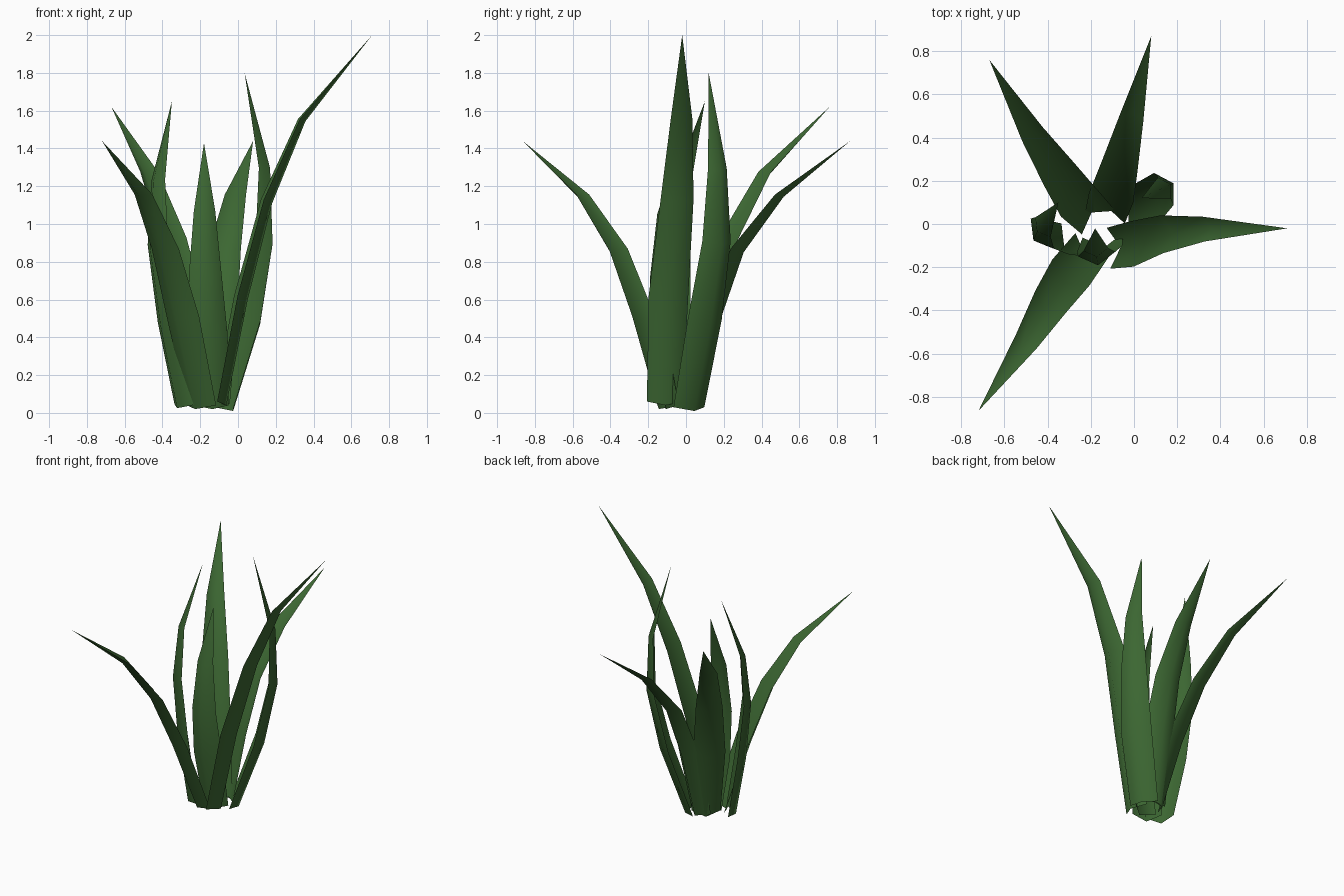
import bpy, math
from mathutils import Vector

if "Cube" in bpy.data.objects:
    bpy.data.objects.remove(bpy.data.objects["Cube"])

leaf_mat = bpy.data.materials.new("leaf_green")
leaf_mat.diffuse_color = (0.045, 0.135, 0.032, 1)
leaf_mat.use_nodes = True
leaf_mat.node_tree.nodes["Principled BSDF"].inputs["Base Color"].default_value = leaf_mat.diffuse_color

WIDTHS = [0.19, 0.21, 0.175, 0.115]         # blade width at each ring, before the tip
SECTION = [(-0.5, -0.15), (0, 0.15), (0.5, -0.15)]   # folded blade: across, outward


def blade(name, facing, path):
    """Leaf folded along its midrib, hollow side facing the clump centre."""
    a = math.radians(facing)
    out = Vector((math.cos(a), math.sin(a), -0.35))
    side = Vector((-math.sin(a), math.cos(a), 0))
    verts, faces = [], []
    for p, w in zip(path, WIDTHS):
        verts += [Vector(p) + side * (s * w) + out * (d * w) for s, d in SECTION]
    verts.append(Vector(path[-1]))
    for r in range(3):
        for c in range(2):
            i = r * 3 + c
            faces.append((i, i + 1, i + 4, i + 3))
    faces += [(9 + c, 10 + c, 12) for c in range(2)]
    me = bpy.data.meshes.new(name)
    me.from_pydata(verts, [], faces)
    me.materials.append(leaf_mat)
    me.shade_smooth()
    bpy.context.collection.objects.link(bpy.data.objects.new(name, me))


# Spreading leaves
blade("leaf_right", 5, [(-.09, -.11, .05), (.02, -.09, .61), (.155, -.045, 1.12),
                        (.34, -.022, 1.55), (.71, -.02, 2.0)])
blade("leaf_front_left", 235, [(-.21, -.12, .03), (-.31, -.25, .5), (-.4, -.38, .86),
                               (-.51, -.56, 1.15), (-.72, -.865, 1.44)])
blade("leaf_back", 78, [(-.13, .05, .04), (-.1, .15, .5), (-.065, .28, .86),
                        (-.01, .5, 1.15), (.08, .87, 1.44)])
blade("leaf_back_left", 125, [(-.18, .03, .04), (-.27, .12, .52), (-.36, .25, .92),
                              (-.48, .43, 1.27), (-.67, .76, 1.62)])
# Upright leaves that curl back inward
blade("leaf_left", 218, [(-.30, -.09, .035), (-.385, -.08, .47), (-.445, -.06, .88),
                         (-.435, -.025, 1.23), (-.35, .1, 1.65)])
blade("leaf_back_right", 31, [(-.05, .03, .02), (.09, .115, .48), (.16, .175, .9),
                              (.155, .175, 1.29), (.035, .12, 1.8)])
blade("leaf_front", 277, [(-.14, -.08, .03), (-.155, -.145, .4), (-.17, -.165, .72),
                          (-.175, -.135, 1.06), (-.18, -.02, 1.43)])
